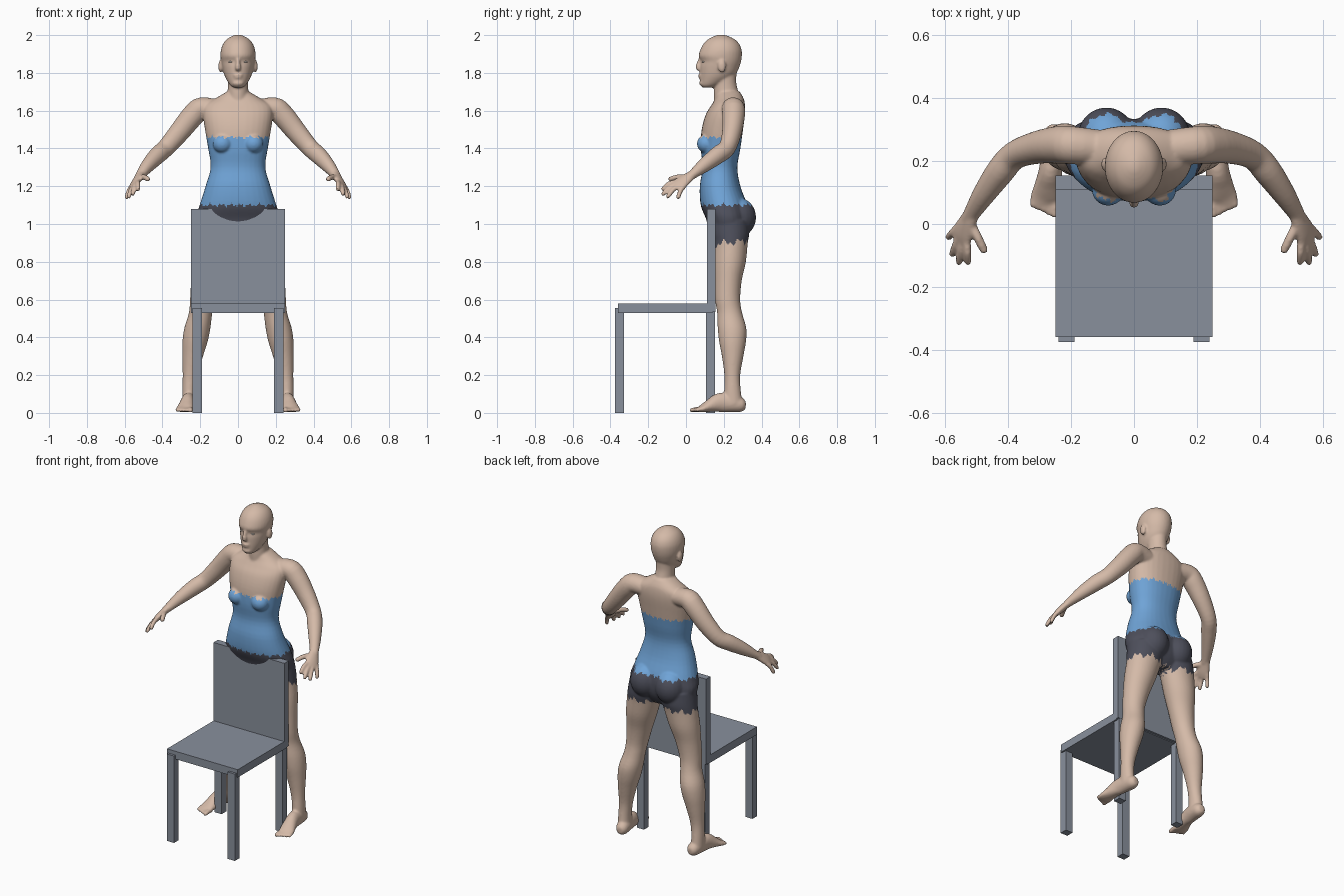
import bpy, bmesh, math
from mathutils import Vector, Matrix


def material(name, rgb):
    m = bpy.data.materials.new(name)
    m.diffuse_color = (*rgb, 1)
    return m


SKIN = material("skin", (0.66, 0.49, 0.39))
BLUE = material("blue_top", (0.16, 0.37, 0.68))
DARK = material("dark_shorts", (0.075, 0.078, 0.105))
GREY = material("chair_grey", (0.25, 0.28, 0.335))
EYE = material("eye_white", (0.75, 0.70, 0.65))


def new_object(name, bm, mats):
    me = bpy.data.meshes.new(name)
    bmesh.ops.recalc_face_normals(bm, faces=bm.faces)
    bm.to_mesh(me)
    bm.free()
    ob = bpy.data.objects.new(name, me)
    bpy.context.collection.objects.link(ob)
    for m in mats:
        me.materials.append(m)
    return ob


def box(name, x0, x1, y0, y1, z0, z1):
    bm = bmesh.new()
    bmesh.ops.create_cube(bm, size=1)
    for v in bm.verts:
        v.co = ((x0 + x1) / 2 + v.co.x * (x1 - x0), (y0 + y1) / 2 + v.co.y * (y1 - y0),
                (z0 + z1) / 2 + v.co.z * (z1 - z0))
    return new_object(name, bm, [GREY])


# Chair
box("seat", -0.25, 0.25, -0.36, 0.14, 0.53, 0.58)
box("backrest", -0.25, 0.25, 0.11, 0.155, 0.535, 1.08)
for side, s in (("right", 1), ("left", -1)):
    xa, xb = sorted((s * 0.19, s * 0.24))
    box("front_leg_" + side, xa, xb, -0.375, -0.328, 0, 0.555)
    box("back_leg_" + side, xa, xb, 0.106, 0.153, 0, 0.555)


def spline(rows, n=4):
    """Catmull-Rom refinement of rows of numbers."""
    out = []
    for i in range(len(rows) - 1):
        p = [rows[max(0, min(len(rows) - 1, i + k))] for k in (-1, 0, 1, 2)]
        for j in range(n):
            t = j / n
            out.append([b + 0.5 * t * (c - a + t * (2 * a - 5 * b + 4 * c - d + t * (3 * (b - c) + d - a)))
                        for a, b, c, d in zip(*p)])
    return out + [list(rows[-1])]


def skin_rings(bm, rings):
    vs = [[bm.verts.new(co) for co in r] for r in rings]
    n = len(vs[0])
    for a, b in zip(vs, vs[1:]):
        for i in range(n):
            bm.faces.new((a[i], a[(i + 1) % n], b[(i + 1) % n], b[i]))
    bm.faces.new(vs[0])
    bm.faces.new(vs[-1])


ANGLES = [2 * math.pi * i / 32 for i in range(32)]


def loft(bm, rows, s=1, power=1.0):
    """Horizontal slices: z, centre x, half width, front y, back y."""
    def p(v):
        return math.copysign(abs(v) ** power, v)
    skin_rings(bm, [[(s * (cx + a * p(math.cos(t))), (f + b) / 2 + (b - f) / 2 * p(math.sin(t)), z)
                     for t in ANGLES] for z, cx, a, f, b in spline(rows)])


def tube(bm, rows, s=1, side=None):
    """Slices across a path: x, y, z, side radius, upright radius."""
    rows = spline(rows)
    pts = [Vector(r[:3]) for r in rows]
    rings = []
    for i, r in enumerate(rows):
        d = (pts[min(i + 1, len(pts) - 1)] - pts[max(i - 1, 0)]).normalized()
        w = Vector(side) if side else d.cross(Vector((0, 0, 1)))
        w = (w - d * w.dot(d)).normalized()
        u = d.cross(w)
        ring = [pts[i] + w * r[3] * math.cos(t) + u * r[4] * math.sin(t) for t in ANGLES]
        rings.append([(s * c.x, c.y, c.z) for c in ring])
    skin_rings(bm, rings)


def ball(bm, c, r):
    bmesh.ops.create_uvsphere(bm, u_segments=24, v_segments=16, radius=1,
                              matrix=Matrix.Translation(c) @ Matrix.Diagonal((*r, 1)))


def finger(bm, base, tip, r, s, drop=0.012):
    a, b = Vector(base), Vector(tip)
    m = a.lerp(b, 0.5) + Vector((0, 0, drop))
    e = m.lerp(b, 0.85)
    tube(bm, [(*a, r, r), (*m, r, r), (*e, r * .9, r * .9), (*b, r * .4, r * .4)], s)


body = bmesh.new()
# Torso
loft(body, [(0.91, 0, .07, .18, .29), (0.97, 0, .195, .125, .325), (1.03, 0, .222, .105, .335),
            (1.10, 0, .203, .078, .325), (1.20, 0, .172, .073, .288), (1.30, 0, .145, .088, .272),
            (1.40, 0, .158, .078, .288), (1.50, 0, .175, .083, .302), (1.58, 0, .185, .105, .312),
            (1.63, 0, .175, .135, .312), (1.665, 0, .12, .155, .305), (1.70, 0, .06, .165, .285)], 1, 0.9)
# Neck
loft(body, [(1.62, 0, .062, .15, .29), (1.70, 0, .055, .147, .276),
            (1.75, 0, .053, .15, .266), (1.80, 0, .055, .13, .268)])
# Head
loft(body, [(1.722, 0, .022, .09, .14), (1.735, 0, .042, .076, .18), (1.77, 0, .064, .074, .24),
            (1.80, 0, .076, .074, .268), (1.835, 0, .084, .074, .284), (1.862, 0, .089, .078, .292),
            (1.89, 0, .093, .067, .296), (1.92, 0, .091, .075, .295), (1.95, 0, .081, .09, .284),
            (1.975, 0, .063, .113, .262), (1.992, 0, .037, .143, .23), (2.002, 0, .012, .17, .20)])
# Nose, lips and chin
tube(body, [(0, .077, 1.872, .010, .012), (0, .068, 1.85, .011, .012),
            (0, .063, 1.828, .016, .013), (0, .075, 1.815, .012, .008)])
ball(body, (0, .078, 1.788), (.026, .013, .007))
ball(body, (0, .078, 1.776), (.022, .012, .007))
ball(body, (0, .088, 1.745), (.03, .018, .016))

HAND = Vector((.06, .085, -.045)).normalized()
TIPS = [(.528, -.128, 1.178), (.558, -.128, 1.152), (.58, -.102, 1.138), (.592, -.045, 1.132)]
for s in (1, -1):
    # Ear, bust and buttock
    ball(body, (s * .092, .19, 1.835), (.012, .022, .034))
    ball(body, (s * .082, .108, 1.425), (.052, .05, .05))
    ball(body, (s * .088, .275, 1.035), (.092, .096, .105))
    # Leg
    loft(body, [(1.02, .115, .100, .13, .33), (0.95, .118, .108, .135, .335), (0.90, .128, .105, .147, .327),
                (0.80, .150, .095, .145, .317), (0.70, .170, .079, .150, .295), (0.60, .188, .066, .154, .287),
                (0.53, .198, .062, .165, .297), (0.45, .215, .069, .168, .319), (0.38, .227, .067, .175, .318),
                (0.30, .240, .055, .190, .304), (0.20, .252, .041, .203, .287), (0.12, .258, .037, .202, .29),
                (0.05, .258, .038, .195, .30)], s)
    # Foot and toes
    tube(body, [(.248, .316, .04, .018, .02), (.25, .295, .042, .035, .037), (.255, .25, .05, .039, .046),
                (.264, .18, .055, .037, .051), (.274, .12, .036, .043, .032), (.284, .08, .021, .047, .018),
                (.286, .06, .016, .042, .012)], s)
    for i in range(5):
        x = .252 + .0175 * i
        finger(body, (x - .002, .085, .018), (x, .02 + .008 * i, .012), .013 if i == 0 else .0095, s, 0.003)
    # Arm
    tube(body, [(.08, .24, 1.60, .055, .052), (.19, .25, 1.613, .06, .058), (.238, .252, 1.575, .06, .06),
                (.31, .243, 1.487, .052, .055), (.38, .218, 1.405, .045, .048), (.425, .168, 1.365, .045, .047),
                (.475, .098, 1.312, .037, .038), (.515, .035, 1.262, .027, .024),
                (.525, .015, 1.247, .025, .02)], s)
    # Hand
    tube(body, [(.512, .04, 1.265, .024, .02), (.527, .01, 1.245, .032, .02),
                (.545, -.03, 1.215, .042, .018), (.556, -.056, 1.195, .038, .012)], s, HAND)
    for i, tip in enumerate(TIPS):
        base = Vector((.547, -.035, 1.21)) + HAND * (i - 1.5) * .021
        finger(body, base, tip, .0125, s)
    finger(body, (.52, .005, 1.245), (.473, -.092, 1.235), .0145, s, 0.008)

person = new_object("body", body, [SKIN])
rm = person.modifiers.new("merge", 'REMESH')
rm.mode, rm.voxel_size = 'VOXEL', 0.006
sm = person.modifiers.new("soften", 'SMOOTH')
sm.factor, sm.iterations = 0.5, 7
dg = bpy.context.evaluated_depsgraph_get()
mesh = bpy.data.meshes.new_from_object(person.evaluated_get(dg))
person.modifiers.clear()
person.data = mesh
mesh.materials.clear()
for m in (SKIN, BLUE, DARK):
    mesh.materials.append(m)

# Clothing by height, with ragged edges, leaving out the arms
for f in mesh.polygons:
    x, y, z = f.center
    ang = math.atan2(x, y - 0.2)
    rag = 0.006 * math.sin(ang * 17) + 0.005 * math.sin(ang * 41)
    f.use_smooth = True
    f.material_index = 0
    if abs(x) < 0.26 and z < 1.46 + rag:
        if z > 1.10 + rag:
            f.material_index = 1 if abs(x) < 0.22 else 0
        elif z > 0.90 + 0.1 * (y - 0.22) + 2 * rag:
            f.material_index = 2

# Eyes
for side, s in (("right", 1), ("left", -1)):
    bm = bmesh.new()
    ball(bm, (s * .036, .094, 1.858), (.015, .0105, .005))
    for f in bm.faces:
        f.smooth = True
    new_object("eye_" + side, bm, [EYE])
